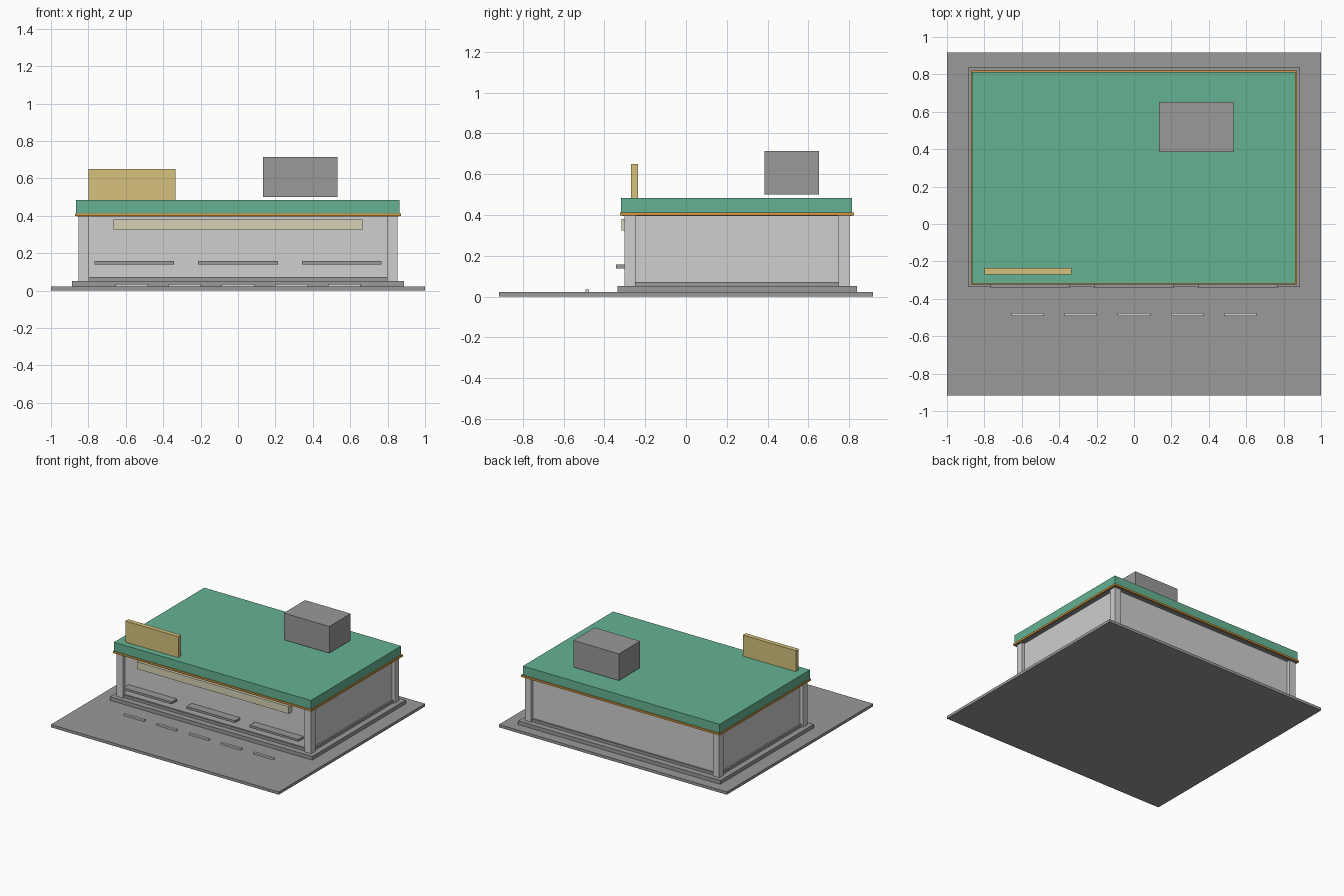
import bpy

if "Cube" in bpy.data.objects:
    bpy.data.objects.remove(bpy.data.objects["Cube"])


def material(name, r, g, b):
    m = bpy.data.materials.new(name)
    m.diffuse_color = (r, g, b, 1.0)
    m.use_nodes = True
    m.node_tree.nodes["Principled BSDF"].inputs["Base Color"].default_value = m.diffuse_color
    return m


GREY = material("mid grey", 0.32, 0.32, 0.325)
WALL = material("light grey", 0.62, 0.62, 0.62)
GREEN = material("roof green", 0.13, 0.45, 0.29)
ORANGE = material("trim orange", 0.66, 0.31, 0.05)
YELLOW = material("sign yellow", 0.67, 0.54, 0.20)
CREAM = material("pale cream", 0.68, 0.64, 0.46)


def box(name, x, y, z, mat):
    """Axis-aligned box given its (min, max) range on each axis."""
    bpy.ops.mesh.primitive_cube_add(size=1)
    ob = bpy.context.object
    ob.name = name
    ranges = (x, y, z)
    ob.location = [(a + b) / 2 for a, b in ranges]
    ob.scale = [b - a for a, b in ranges]
    bpy.ops.object.transform_apply(location=False, rotation=False, scale=True)
    ob.data.materials.append(mat)
    return ob


# Ground slab, plinth and skirting
box("ground_slab", (-1, 1), (-0.917, 0.917), (0, 0.022), GREY)
box("plinth", (-0.887, 0.887), (-0.336, 0.837), (0.022, 0.051), GREY)
box("skirting", (-0.84, 0.84), (-0.29, 0.79), (0.051, 0.072), GREY)

# Walls with corner pillars standing proud of them
box("walls", (-0.828, 0.828), (-0.277, 0.777), (0.072, 0.395), WALL)
for side, x in (("left", -0.825), ("right", 0.825)):
    for end, y in (("front", -0.275), ("back", 0.775)):
        box(f"{end}_{side}_pillar", (x - 0.028, x + 0.028),
            (y - 0.027, y + 0.027), (0.051, 0.396), WALL)

# Roof: soffit, thin trim around the edge, thick slab
box("soffit", (-0.86, 0.86), (-0.312, 0.81), (0.395, 0.411), GREY)
for name, y in (("front", (-0.324, -0.311)), ("back", (0.806, 0.822))):
    box(f"{name}_trim", (-0.871, 0.871), y, (0.398, 0.413), ORANGE)
for name, x in (("left", (-0.871, -0.856)), ("right", (0.856, 0.871))):
    box(f"{name}_trim", x, (-0.324, 0.822), (0.398, 0.413), ORANGE)
box("roof", (-0.865, 0.863), (-0.319, 0.813), (0.413, 0.483), GREEN)

# Rooftop sign and plant unit
box("rooftop_sign", (-0.80, -0.335), (-0.27, -0.234), (0.483, 0.65), YELLOW)
box("rooftop_unit", (0.133, 0.533), (0.384, 0.651), (0.501, 0.713), GREY)

# Front fascia and three ledges
box("front_fascia", (-0.666, 0.666), (-0.317, -0.277), (0.323, 0.381), CREAM)
for i in range(3):
    cx = (i - 1) * 0.555
    box(f"ledge_{i + 1}", (cx - 0.213, cx + 0.213), (-0.343, -0.277),
        (0.139, 0.157), GREY)

# Raised parking markers
for i in range(5):
    cx = (i - 2) * 0.284
    box(f"marker_{i + 1}", (cx - 0.087, cx + 0.087), (-0.493, -0.475),
        (0.022, 0.035), WALL)
